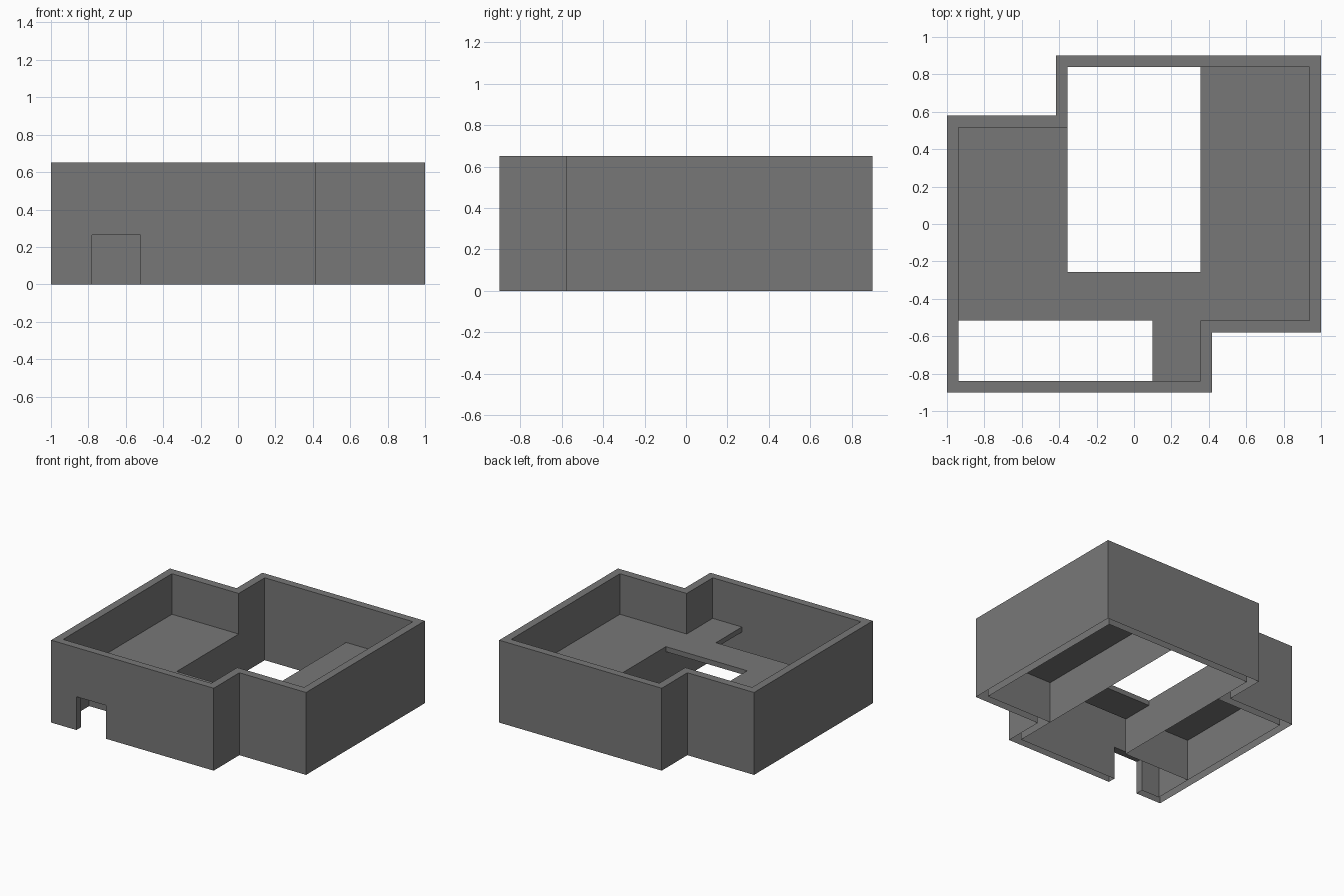
import bpy, bmesh

if "Cube" in bpy.data.objects:
    bpy.data.objects.remove(bpy.data.objects["Cube"])

HEIGHT, FLOOR, SLAB = 0.65, 0.33, 0.04

dark_grey = bpy.data.materials.new("dark_grey")
dark_grey.diffuse_color = (0.187, 0.187, 0.187, 1)
dark_grey.use_nodes = True
dark_grey.node_tree.nodes["Principled BSDF"].inputs["Base Color"].default_value = dark_grey.diffuse_color


def make_object(name, bm):
    bmesh.ops.remove_doubles(bm, verts=bm.verts, dist=1e-5)
    bmesh.ops.recalc_face_normals(bm, faces=bm.faces)
    mesh = bpy.data.meshes.new(name)
    bm.to_mesh(mesh)
    bm.free()
    mesh.materials.append(dark_grey)
    obj = bpy.data.objects.new(name, mesh)
    bpy.context.collection.objects.link(obj)
    return obj


def add_face(bm, points):
    return bm.faces.new([bm.verts.new(p) for p in points])


def extrude_up(bm, height):
    geom = bmesh.ops.extrude_face_region(bm, geom=bm.faces[:])["geom"]
    verts = [g for g in geom if isinstance(g, bmesh.types.BMVert)]
    bmesh.ops.translate(bm, verts=verts, vec=(0, 0, height))


def prism(name, outline, z, height):
    bm = bmesh.new()
    add_face(bm, [(x, y, z) for x, y in outline])
    extrude_up(bm, height)
    return make_object(name, bm)


def platform(name, x0, x1, y0, y1, side_x, front):
    # Open-bottomed raised floor; the outer walls close its remaining sides
    bm = bmesh.new()
    add_face(bm, [(x0, y0, FLOOR), (x1, y0, FLOOR), (x1, y1, FLOOR), (x0, y1, FLOOR)])
    add_face(bm, [(side_x, y0, 0), (side_x, y1, 0), (side_x, y1, FLOOR), (side_x, y0, FLOOR)])
    if front:
        add_face(bm, [(x0, y0, 0), (x1, y0, 0), (x1, y0, FLOOR), (x0, y0, FLOOR)])
    return make_object(name, bm)


# Outer walls: the plan repeats when turned half a circle
def turned(half):
    return half + [(-x, -y) for x, y in half]


outer = turned([(-1, -0.9), (0.418, -0.9), (0.418, -0.58), (1, -0.58)])
inner = turned([(-0.938, -0.84), (0.355, -0.84), (0.355, -0.516), (0.938, -0.516)])
bm = bmesh.new()
for i in range(len(outer)):
    j = (i + 1) % len(outer)
    add_face(bm, [(x, y, 0) for x, y in (outer[i], outer[j], inner[j], inner[i])])
bmesh.ops.remove_doubles(bm, verts=bm.verts, dist=1e-5)
extrude_up(bm, HEIGHT)
walls = make_object("outer_walls", bm)

# Doorway cut through the front wall
cutter = prism("door_cutter", [(-0.78, -1), (-0.52, -1), (-0.52, -0.7), (-0.78, -0.7)], -0.1, 0.363)
cutter.hide_render = True
mod = walls.modifiers.new("doorway", "BOOLEAN")
mod.operation, mod.solver, mod.object = "DIFFERENCE", "EXACT", cutter
bpy.context.view_layer.objects.active = walls
bpy.ops.object.modifier_apply(modifier=mod.name)
bpy.data.objects.remove(cutter)

# The walls are hollow and open underneath
bm = bmesh.new()
bm.from_mesh(walls.data)
under = [f for f in bm.faces if all(v.co.z < 1e-4 for v in f.verts)]
bmesh.ops.delete(bm, geom=under, context="FACES")
bm.to_mesh(walls.data)
bm.free()

# Raised floors on both sides
platform("left_platform", -0.938, -0.355, -0.516, 0.516, -0.355, True)
platform("right_platform", 0.355, 0.938, -0.516, 0.84, 0.355, False)

# Thin bridge between the platforms with a short arm to the front wall
prism("bridge", [(-0.355, -0.256), (-0.355, -0.516), (0.1, -0.516), (0.1, -0.84),
                 (0.355, -0.84), (0.355, -0.256)], FLOOR - SLAB, SLAB)
